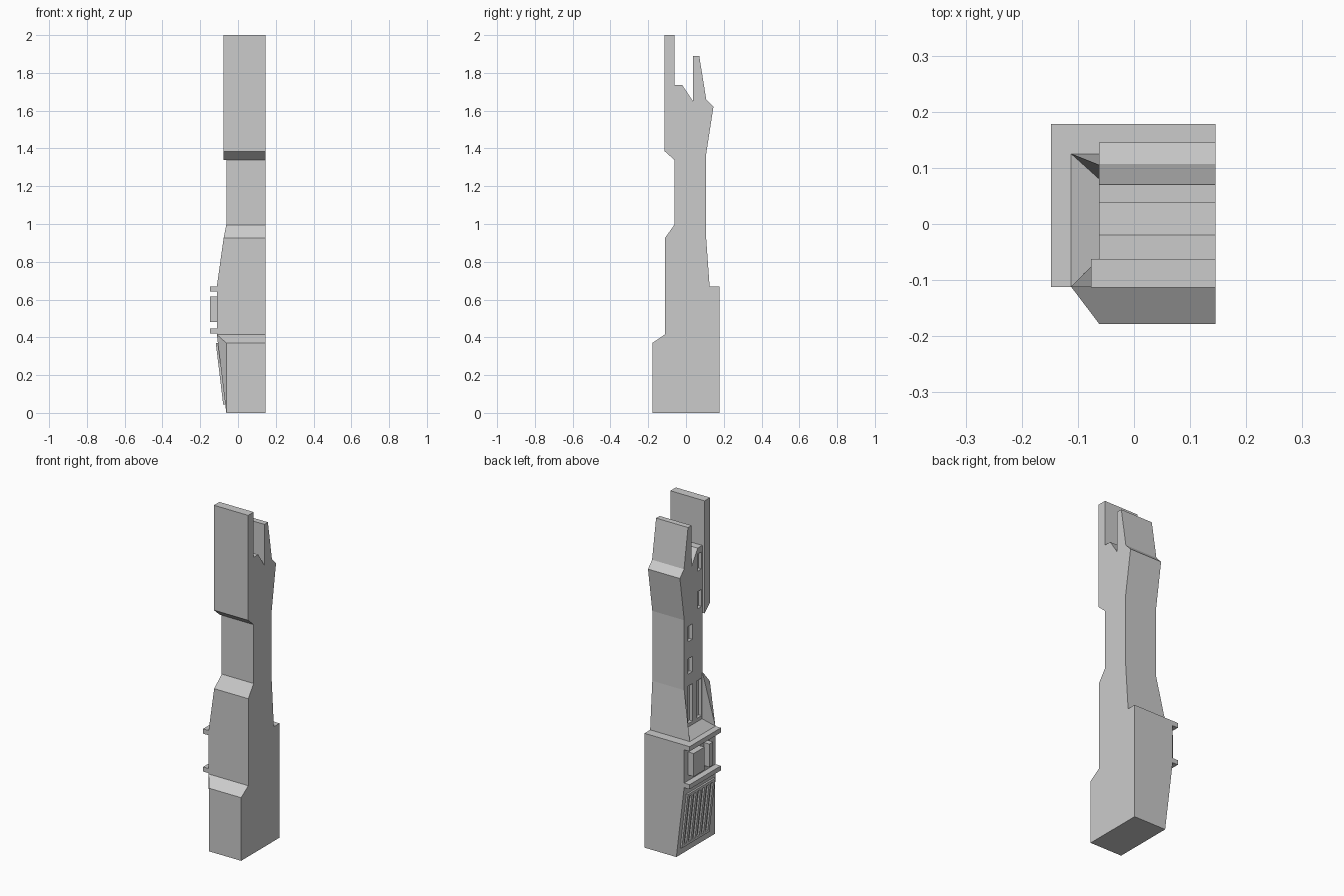
import bpy, bmesh
from mathutils import Vector

if "Cube" in bpy.data.objects:
    bpy.data.objects.remove(bpy.data.objects["Cube"])

XR, XL, XB = 0.145, -0.062, -0.112   # flat right side, shaft left side, base left side


def finish(name, bm):
    bmesh.ops.recalc_face_normals(bm, faces=bm.faces)
    me = bpy.data.meshes.new(name)
    bm.to_mesh(me)
    bm.free()
    ob = bpy.data.objects.new(name, me)
    bpy.context.collection.objects.link(ob)
    return ob


def prism(name, profile, x0, x1):
    """Extrude a (y, z) profile along x."""
    bm = bmesh.new()
    f = bm.faces.new([bm.verts.new((x0, y, z)) for y, z in profile])
    r = bmesh.ops.extrude_face_region(bm, geom=[f])
    bmesh.ops.translate(bm, vec=(x1 - x0, 0, 0),
                        verts=[v for v in r["geom"] if isinstance(v, bmesh.types.BMVert)])
    return finish(name, bm)


def box(name, x0, x1, y0, y1, z0, z1):
    return prism(name, [(y0, z0), (y1, z0), (y1, z1), (y0, z1)], x0, x1)


def solid(name, verts, faces):
    bm = bmesh.new()
    vs = [bm.verts.new(v) for v in verts]
    for f in faces:
        bm.faces.new([vs[i] for i in f])
    return finish(name, bm)


# Main pillar silhouette
pillar = prism("pillar", [
    (-0.178, 0), (0.178, 0), (0.178, 0.67), (0.125, 0.67), (0.105, 0.95), (0.105, 1.36),
    (0.145, 1.62), (0.107, 1.66), (0.07, 1.89), (0.037, 1.89), (0.037, 1.65),
    (-0.02, 1.735), (-0.062, 1.735), (-0.062, 2.0), (-0.113, 2.0), (-0.113, 1.385),
    (-0.062, 1.34), (-0.062, 0.995), (-0.112, 0.925), (-0.112, 0.415), (-0.178, 0.37)], XL, XR)

# Recessed windows in two columns on the left face
windows = [(0.028, 0.07, 0.74, 0.96), (-0.055, -0.015, 0.74, 0.96),
           (0.03, 0.072, 1.03, 1.12), (0.03, 0.072, 1.22, 1.31),
           (-0.056, -0.018, 1.38, 1.48), (-0.056, -0.018, 1.6, 1.7)]
for y0, y1, z0, z1 in windows:
    cutter = box("window_cutter", XL - 0.05, XL + 0.02, y0, y1, z0, z1)
    cutter.hide_render = True
    mod = pillar.modifiers.new("window", "BOOLEAN")
    mod.operation, mod.solver, mod.object = "DIFFERENCE", "EXACT", cutter
    bpy.context.view_layer.objects.active = pillar
    bpy.ops.object.modifier_apply(modifier=mod.name)
    bpy.data.objects.remove(cutter)

# Tall front slab overhanging the shaft's left side
prism("head_slab_edge", [(-0.113, 1.385), (-0.062, 1.34), (-0.062, 2), (-0.113, 2)], -0.077, XL)

# Slanted lower side of the base
solid("base_side",
      [(XL, -0.178, 0), (XL, -0.178, 0.37), (XB, -0.112, 0.415), (XL, -0.112, 0.415),
       (XL, 0.178, 0), (XB, 0.178, 0.415), (XL, 0.178, 0.415)],
      [(0, 1, 2), (1, 3, 2), (0, 2, 5, 4), (4, 5, 6), (2, 3, 6, 5), (0, 4, 6, 3, 1)])

# Band with ledges and blocks
box("band", XB, XL, -0.112, 0.178, 0.415, 0.67)
for z0, z1 in ((0.42, 0.447), (0.642, 0.67)):
    box("ledge", -0.148, XB, -0.112, 0.178, z0, z1)
for y0, y1 in ((0.04, 0.14), (-0.04, -0.005)):
    box("band_block", -0.148, XB, y0, y1, 0.48, 0.615)

# Concave skirt with corner fins joining the band to the shaft
solid("skirt",
      [(XB, -0.112, 0.67), (XB, 0.125, 0.67), (-0.076, -0.112, 0.925), (XL, -0.112, 0.925),
       (XL, -0.062, 0.995), (XL, -0.06, 0.72), (XL, 0.08, 0.72), (XL, 0.105, 0.95),
       (XL, 0.125, 0.67), (XL, -0.112, 0.67)],
      [(0, 2, 3, 9), (2, 4, 3), (0, 4, 2), (0, 5, 4), (0, 1, 6, 5), (1, 7, 6),
       (1, 8, 7), (0, 9, 8, 1), (9, 3, 4, 5, 6, 7, 8)])


def grille_bar(name, y0, y1, z0, z1, depth=0.011):
    """Bar lying on the slanted base side; y shifts follow the side's edges."""
    def side(y, z, out):
        return Vector((XL - 0.05 * z / 0.415 - out, y, z))
    vs = [side(y, z, o) for o in (-0.005, depth)
          for y, z in ((y0, z0), (y1, z0), (y1, z1), (y0, z1))]
    solid(name, vs, [(0, 1, 2, 3), (4, 5, 6, 7)] +
          [(i, (i + 1) % 4, (i + 1) % 4 + 4, i + 4) for i in range(4)])


# Grille: frame and upright slats
for z0, z1 in ((0.045, 0.062), (0.353, 0.37)):
    grille_bar("grille_rail", -0.105, 0.15, z0, z1)
for i in range(7):
    y = -0.105 + i * 0.0395
    grille_bar("grille_slat", y, y + 0.018, 0.062, 0.353)
